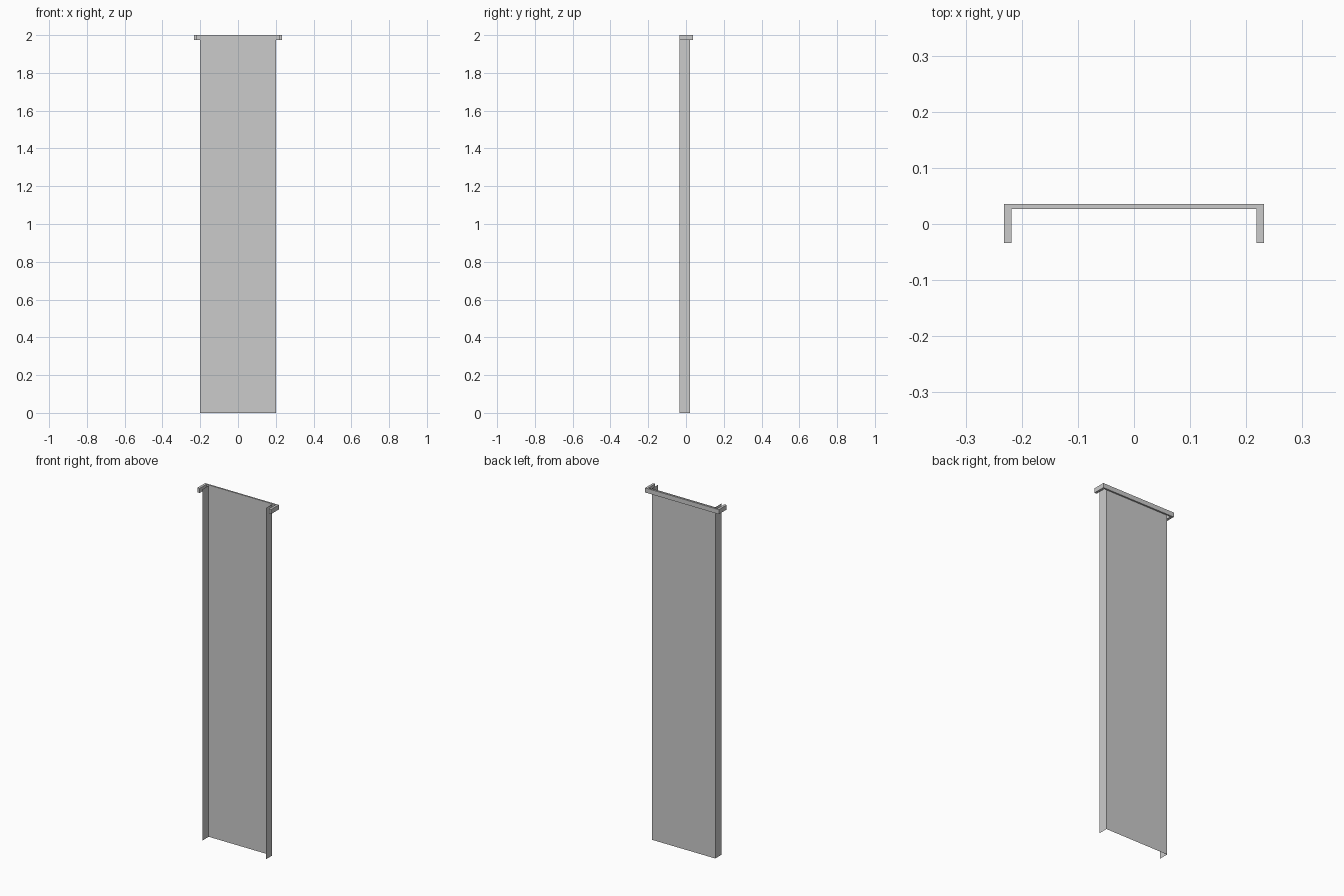
import bpy, bmesh

if "Cube" in bpy.data.objects:
    bpy.data.objects.remove(bpy.data.objects["Cube"])


def extrude_outline(name, pts, z0, z1, closed):
    """Raise a plan outline into a wall; closed outlines also get caps."""
    bm = bmesh.new()
    low = [bm.verts.new((x, y, z0)) for x, y in pts]
    high = [bm.verts.new((x, y, z1)) for x, y in pts]
    n = len(pts)
    for i in range(n if closed else n - 1):
        j = (i + 1) % n
        bm.faces.new((low[i], low[j], high[j], high[i]))
    if closed:
        bm.faces.new(low[::-1])
        bm.faces.new(high)
        bmesh.ops.recalc_face_normals(bm, faces=bm.faces)
    mesh = bpy.data.meshes.new(name)
    bm.to_mesh(mesh)
    bm.free()
    obj = bpy.data.objects.new(name, mesh)
    bpy.context.collection.objects.link(obj)
    return obj


def mirrored(half):
    return half + [(-x, y) for x, y in reversed(half)]


# Thin sheet panel with two forward-folded sides
extrude_outline("panel_sheet", mirrored([(0.2, -0.034), (0.2, 0.022)]), 0, 2, False)

# U-shaped top bracket wrapping the back of the panel
bracket = mirrored([(0.218, 0.027), (0.218, -0.034), (0.232, -0.034), (0.232, 0.036)])
extrude_outline("top_bracket", bracket, 1.974, 2, True)
